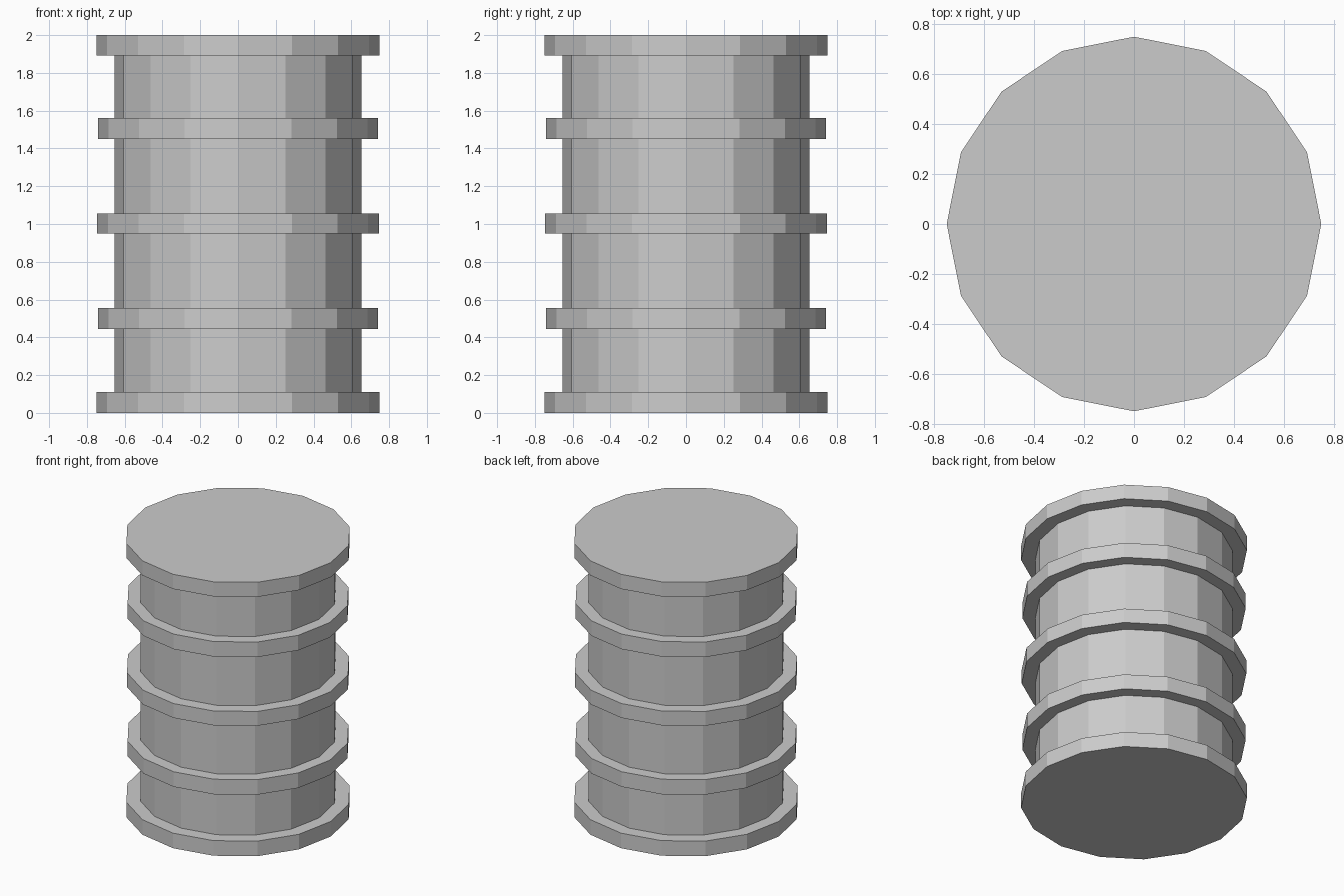
import bpy

if "Cube" in bpy.data.objects:
    bpy.data.objects.remove(bpy.data.objects["Cube"])

SIDES = 16

grey = bpy.data.materials.new("plain grey")
grey.diffuse_color = (0.6, 0.6, 0.6, 1.0)
grey.use_nodes = True
grey.node_tree.nodes["Principled BSDF"].inputs["Base Color"].default_value = grey.diffuse_color


def drum(name, radius, z0, z1):
    """Flat-faced 16-sided cylinder between two heights."""
    bpy.ops.mesh.primitive_cylinder_add(
        vertices=SIDES, radius=radius, depth=z1 - z0,
        end_fill_type='NGON', location=(0, 0, (z0 + z1) / 2))
    obj = bpy.context.object
    obj.name = name
    obj.data.materials.append(grey)
    return obj


# Barrel wall, its ends hidden inside the two end caps
drum("barrel_body", 0.655, 0.05, 1.95)

# End caps
drum("bottom_cap", 0.75, 0.0, 0.11)
drum("top_cap", 0.75, 1.893, 2.0)

# Raised hoops around the wall
drum("lower_hoop", 0.742, 0.445, 0.555)
drum("middle_hoop", 0.746, 0.95, 1.055)
drum("upper_hoop", 0.742, 1.45, 1.56)
